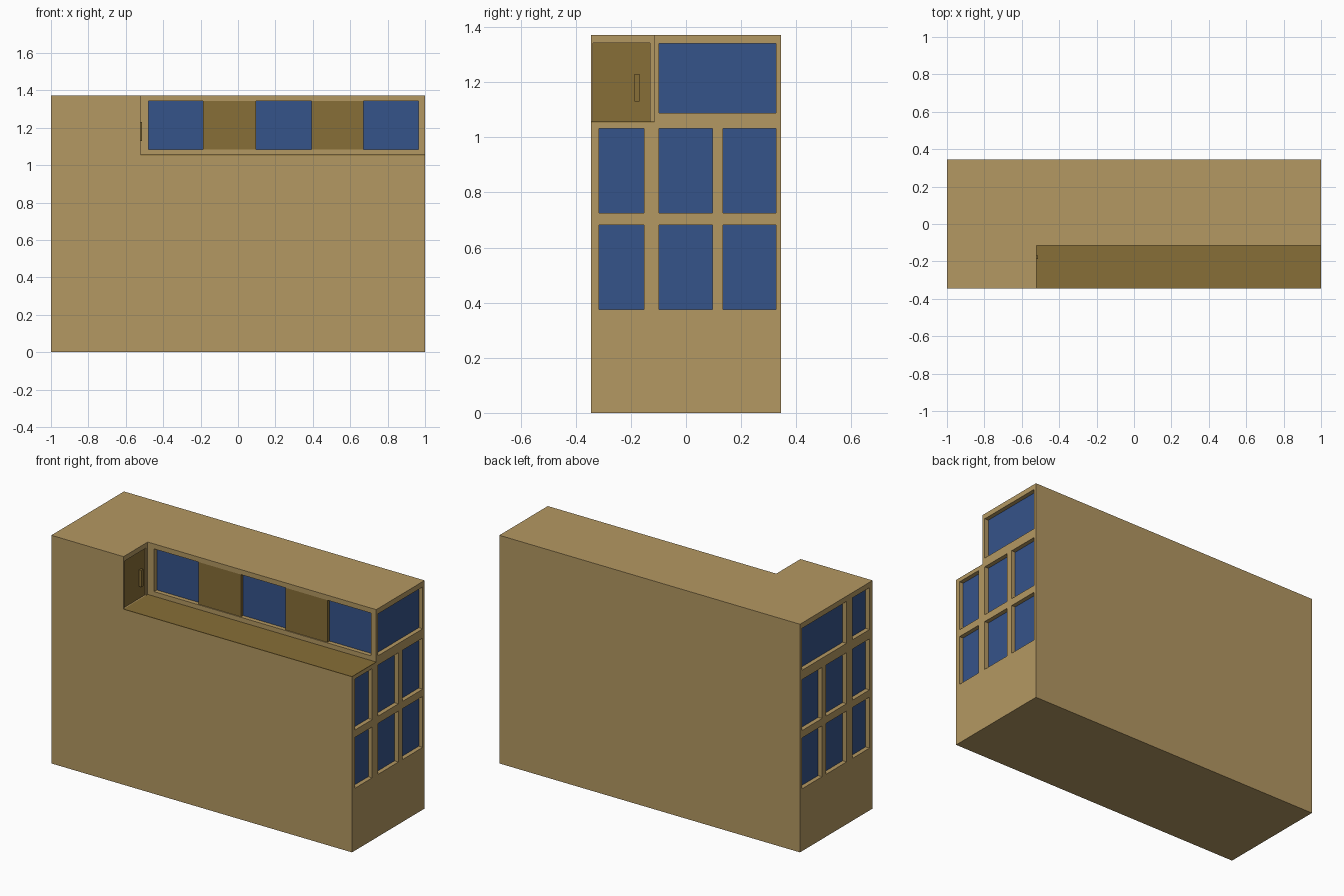
import bpy, bmesh
from mathutils import Vector

if "Cube" in bpy.data.objects:
    bpy.data.objects.remove(bpy.data.objects["Cube"])


def material(name, rgb):
    m = bpy.data.materials.new(name)
    m.diffuse_color = (*rgb, 1)
    m.use_nodes = True
    m.node_tree.nodes["Principled BSDF"].inputs["Base Color"].default_value = m.diffuse_color
    return m


TAN = material("tan_wall", (0.456, 0.314, 0.122))
BROWN = material("dark_brown", (0.242, 0.156, 0.038))
BLUE = material("blue_glass", (0.036, 0.087, 0.254))


def boxes(name, spans, mat):
    """One object from boxes given as (x0, x1, y0, y1, z0, z1)."""
    bm = bmesh.new()
    for x0, x1, y0, y1, z0, z1 in spans:
        verts = bmesh.ops.create_cube(bm, size=1)["verts"]
        for v in verts:
            v.co = Vector(((x0 + x1) / 2 + v.co.x * (x1 - x0),
                           (y0 + y1) / 2 + v.co.y * (y1 - y0),
                           (z0 + z1) / 2 + v.co.z * (z1 - z0)))
    me = bpy.data.meshes.new(name)
    bm.to_mesh(me)
    bm.free()
    me.materials.append(mat)
    ob = bpy.data.objects.new(name, me)
    bpy.context.collection.objects.link(ob)
    return ob


def cut(target, spans):
    """Subtract boxes from the target and discard the cutter."""
    cutter = boxes("cutter", spans, TAN)
    cutter.hide_render = True
    mod = target.modifiers.new("cut", "BOOLEAN")
    mod.operation = "DIFFERENCE"
    mod.solver = "EXACT"
    mod.object = cutter
    bpy.context.view_layer.objects.active = target
    bpy.ops.object.modifier_apply(modifier=mod.name)
    bpy.data.objects.remove(cutter)


W, D, H = 1.0, 0.345, 1.372           # half width, half depth, height
NX, NY, NZ = -0.52, -0.115, 1.053     # terrace corner
DEPTH, PLATE = 0.03, 0.004

# Building block with the roof terrace cut out
body = boxes("building", [(-W, W, -D, D, 0, H)], TAN)
cut(body, [(NX, W + 1, -D - 1, NY, NZ, H + 1)])

# Window layout of the end walls (y0, y1, z0, z1)
columns = [(-0.315, -0.153), (-0.098, 0.096), (0.135, 0.327)]
rows = [(0.375, 0.681), (0.725, 1.032)]
shared = [(*c, *r) for r in rows for c in columns] + [(-0.098, 0.327, 1.088, 1.34)]
left_only = [(-0.315, -0.153, 1.088, 1.34)]

recesses, glass = [], []
for side, windows in ((1, shared), (-1, shared + left_only)):
    inner = side * (W - DEPTH)
    for w in windows:
        recesses.append((*sorted((inner, side * (W + 0.1))), *w))
        glass.append((*sorted((inner, inner + side * PLATE)), *w))

# Long terrace opening: glass panes alternating with brown panels
z0, z1 = 1.085, 1.342
recesses.append((-0.478, 0.964, NY - 0.05, NY + DEPTH, z0, z1))
back = NY + DEPTH
for x0, x1 in ((-0.478, -0.187), (0.097, 0.392), (0.672, 0.964)):
    glass.append((x0, x1, back - PLATE, back, z0, z1))
panels = [(x0, x1, NY + 0.006, back, z0, z1)
          for x0, x1 in ((-0.187, 0.097), (0.392, 0.672))]

# Terrace door recess
door = (-0.338, -0.13, NZ + 0.004, 1.342)
recesses.append((NX - 0.012, NX + 0.05, *door))

cut(body, recesses)
boxes("window_glass", glass, BLUE)
boxes("terrace_panels", panels, BROWN)
boxes("terrace_floor", [(NX, W, -D, NY, NZ, NZ + PLATE)], BROWN)
boxes("terrace_door", [(NX - 0.012, NX - 0.008, *door)], BROWN)
boxes("door_handle", [(NX - 0.008, NX + 0.008, -0.186, -0.168, 1.13, 1.23)], BROWN)
